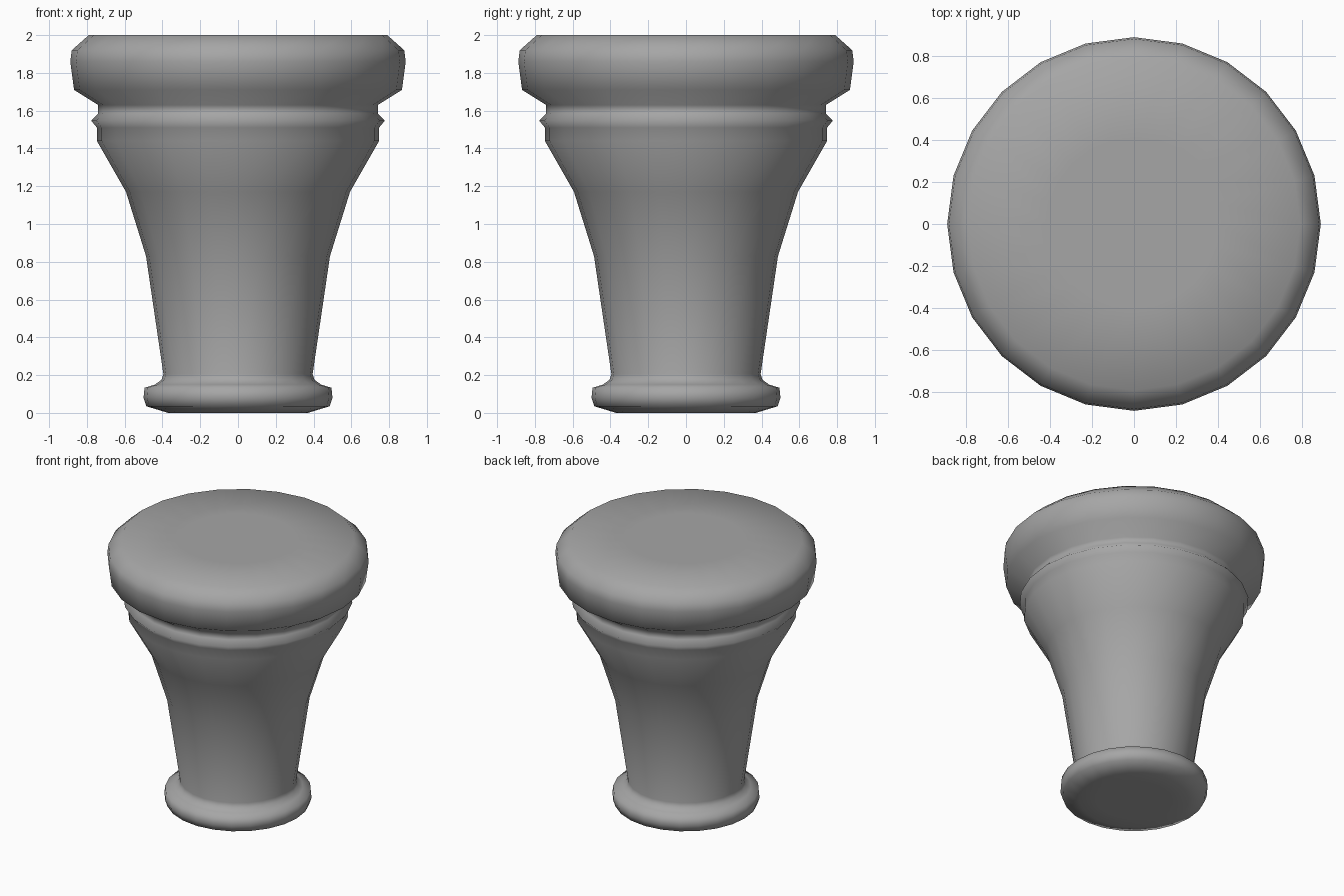
import bpy, bmesh
from math import cos, sin, tau

if "Cube" in bpy.data.objects:
    bpy.data.objects.remove(bpy.data.objects["Cube"])

SIDES = 24


def lathe(name, profile):
    """Revolve a (radius, height) profile around z and cap both ends."""
    bm = bmesh.new()
    rings = [[bm.verts.new((r * cos(tau * i / SIDES), r * sin(tau * i / SIDES), z))
              for i in range(SIDES)] for r, z in profile]
    for a, b in zip(rings, rings[1:]):
        for i in range(SIDES):
            j = (i + 1) % SIDES
            bm.faces.new((a[i], a[j], b[j], b[i]))
    bm.faces.new(rings[0][::-1])
    bm.faces.new(rings[-1])
    for f in bm.faces:
        f.smooth = True
    mesh = bpy.data.meshes.new(name)
    bm.to_mesh(mesh)
    bm.free()
    obj = bpy.data.objects.new(name, mesh)
    bpy.context.collection.objects.link(obj)
    return obj


knob = lathe("turned_knob", [
    # foot, with an inner ring that keeps the underside flat
    (0.25, 0.0), (0.37, 0.0), (0.485, 0.035), (0.5, 0.08), (0.495, 0.133),
    (0.44, 0.15), (0.405, 0.175), (0.395, 0.205),
    # flared stem
    (0.487, 0.83), (0.593, 1.17), (0.747, 1.44),
    # collar bead
    (0.747, 1.51), (0.777, 1.547), (0.74, 1.585), (0.74, 1.63),
    # rounded cap, with an inner ring that keeps the top flat
    (0.868, 1.71), (0.888, 1.86), (0.88, 1.92), (0.79, 2.0), (0.4, 2.0),
])

# dark grey finish
grey = bpy.data.materials.new("dark_grey")
grey.diffuse_color = (0.38, 0.38, 0.38, 1)
grey.use_nodes = True
grey.node_tree.nodes["Principled BSDF"].inputs["Base Color"].default_value = grey.diffuse_color
knob.data.materials.append(grey)
